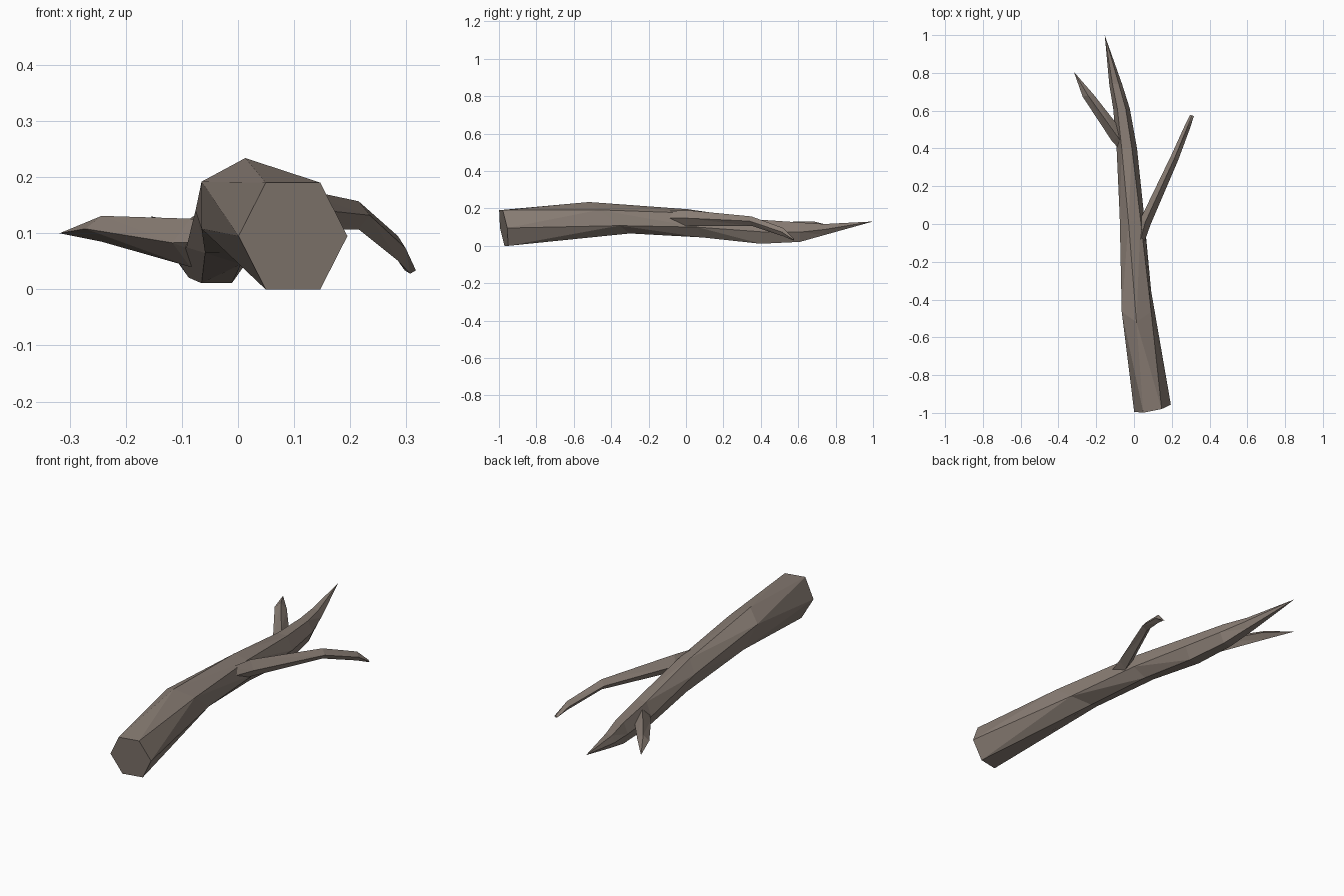
import bpy
import bmesh
from math import cos, sin, radians

default_cube = bpy.data.objects.get("Cube")
if default_cube:
    bpy.data.objects.remove(default_cube, do_unlink=True)

# One dull grey-brown for the whole piece of wood
bark = bpy.data.materials.new("weathered_bark")
bark.use_nodes = True
bark_colour = (0.25, 0.205, 0.175, 1)
bark.diffuse_color = bark_colour
bark.node_tree.nodes["Principled BSDF"].inputs["Base Color"].default_value = bark_colour


def add_ring(bm, sides, centre, radius_x, radius_z, turn, lean_x, lean_z):
    """Ring of vertices across the limb; the leans shear it along y."""
    cx, cy, cz = centre
    ring = []
    for i in range(sides):
        angle = radians(turn + 360 * i / sides)
        dx, dz = radius_x * cos(angle), radius_z * sin(angle)
        ring.append(bm.verts.new((cx + dx, cy + lean_x * dx + lean_z * dz, cz + dz)))
    return ring


def limb(name, sides, sections, tip=None):
    """Faceted limb lofted through its sections, pointed when a tip is given."""
    bm = bmesh.new()
    rings = [add_ring(bm, sides, *section) for section in sections]
    bm.faces.new(rings[0])
    for near, far in zip(rings, rings[1:]):
        for i in range(sides):
            j = (i + 1) % sides
            # Split each side into two flat facets
            bm.faces.new((near[i], near[j], far[i]))
            bm.faces.new((near[j], far[j], far[i]))
    last = rings[-1]
    if tip:
        point = bm.verts.new(tip)
        for i in range(sides):
            bm.faces.new((last[i], last[(i + 1) % sides], point))
    else:
        bm.faces.new(last)
    bmesh.ops.recalc_face_normals(bm, faces=bm.faces)
    mesh = bpy.data.meshes.new(name)
    bm.to_mesh(mesh)
    bm.free()
    mesh.materials.append(bark)
    obj = bpy.data.objects.new(name, mesh)
    bpy.context.collection.objects.link(obj)
    return obj


# Each section: centre, radius x, radius z, turn in degrees, lean x, lean z
limb("trunk", 6, [
    ((0.098, -0.975, 0.095), 0.097, 0.11, 0, 0.2, -0.15),
    ((0.013, -0.41, 0.15), 0.09, 0.084, 30, 0, -1.3),
    ((-0.012, 0.05, 0.12), 0.066, 0.078, 45, 0, -0.5),
    ((-0.038, 0.4, 0.075), 0.054, 0.074, 60, 0, 0),
    ((-0.066, 0.61, 0.073), 0.044, 0.06, 60, 0, 0),
    ((-0.097, 0.74, 0.087), 0.034, 0.034, 60, 0, 0),
], tip=(-0.155, 1, 0.13))

# Short pointed side shoot
limb("right_branch", 4, [
    ((-0.04, 0.39, 0.085), 0.02, 0.03, 0, 0.66, 0),
    ((-0.085, 0.46, 0.083), 0.032, 0.043, 0, 0.66, 0),
    ((-0.243, 0.68, 0.108), 0.029, 0.023, 0, 0.2, 0),
], tip=(-0.318, 0.805, 0.1))

# Long thin shoot that droops at its end
limb("left_branch", 4, [
    ((0.03, -0.1, 0.15), 0.02, 0.035, 0, -0.45, 0),
    ((0.06, 0.01, 0.148), 0.028, 0.042, 0, -0.45, 0),
    ((0.215, 0.35, 0.132), 0.02, 0.025, 0, -0.45, 0),
    ((0.285, 0.52, 0.073), 0.014, 0.022, 0, -0.45, 0),
    ((0.307, 0.575, 0.034), 0.01, 0.006, 0, -0.3, 0),
])
